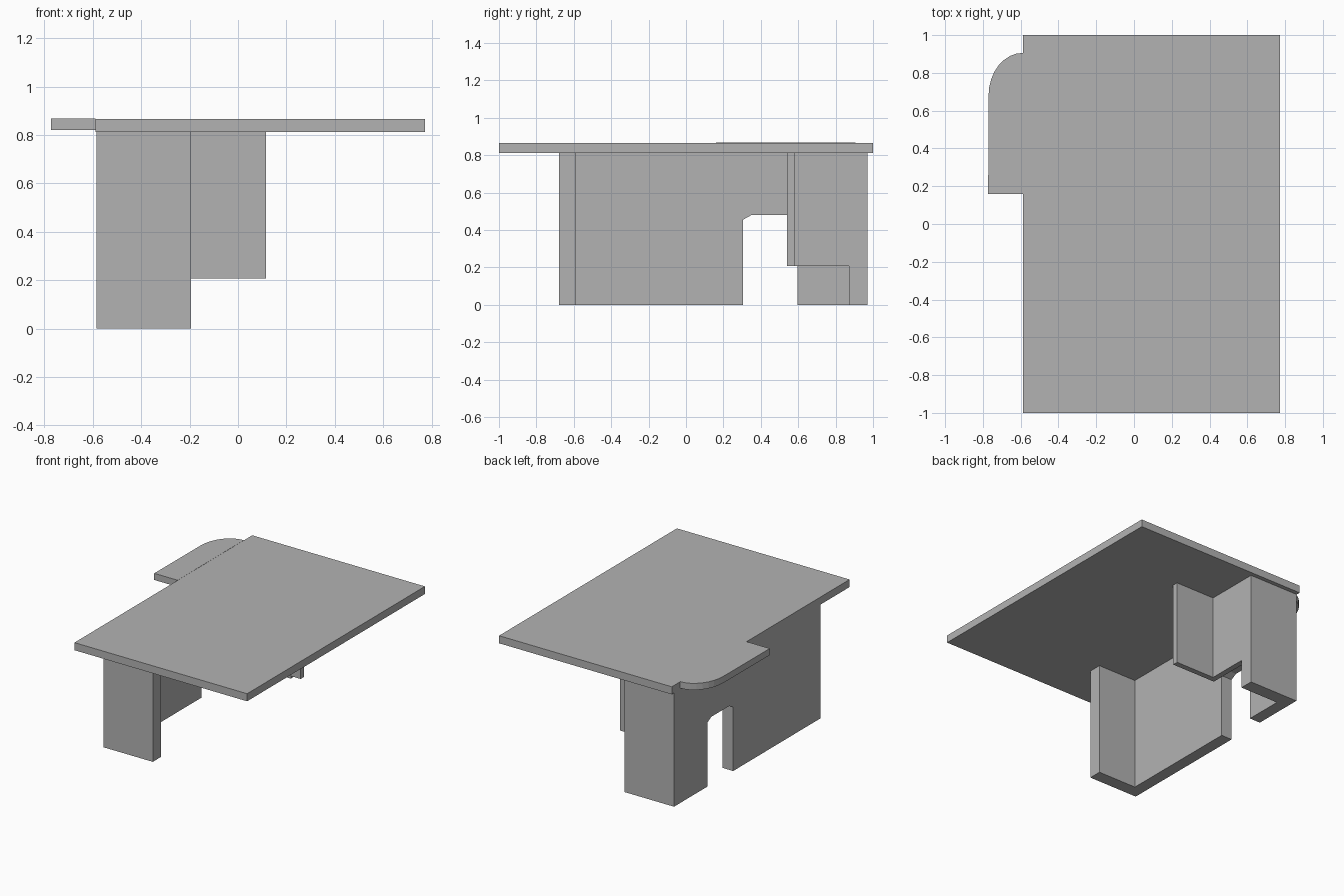
import bpy, bmesh, math
from mathutils import Vector

if "Cube" in bpy.data.objects:
    bpy.data.objects.remove(bpy.data.objects["Cube"])

grey = bpy.data.materials.new("plain grey")
grey.diffuse_color = (0.45, 0.45, 0.45, 1)
grey.use_nodes = True
grey.node_tree.nodes["Principled BSDF"].inputs["Base Color"].default_value = grey.diffuse_color


def prism(name, points, offset):
    """Extrude a closed outline of 3D points along an offset vector."""
    bm = bmesh.new()
    face = bm.faces.new([bm.verts.new(p) for p in points])
    ext = bmesh.ops.extrude_face_region(bm, geom=[face], use_keep_orig=True)
    moved = [g for g in ext["geom"] if isinstance(g, bmesh.types.BMVert)]
    bmesh.ops.translate(bm, verts=moved, vec=Vector(offset))
    bmesh.ops.recalc_face_normals(bm, faces=bm.faces)
    mesh = bpy.data.meshes.new(name)
    bm.to_mesh(mesh)
    bm.free()
    mesh.materials.append(grey)
    obj = bpy.data.objects.new(name, mesh)
    bpy.context.collection.objects.link(obj)
    return obj


def slab(name, outline, z0, z1):
    """Upright prism from an xy outline."""
    return prism(name, [(x, y, z0) for x, y in outline], (0, 0, z1 - z0))


def rect(x0, x1, y0, y1):
    return [(x0, y0), (x1, y0), (x1, y1), (x0, y1)]


UNDER, TOP = 0.812, 0.866
LEFT, INNER, END = -0.585, -0.50, -0.195

# Table top
slab("table_top", rect(-0.588, 0.772, -1, 1), UNDER, TOP)

# Side leaf with one rounded corner
curve = [(-0.588 - 0.182 * math.sin(a), 0.68 + 0.226 * math.cos(a))
         for a in (math.radians(i * 90 / 8) for i in range(9))]
slab("side_leaf", curve + [(-0.772, 0.16), (-0.588, 0.16)], 0.82, TOP + 0.001)

# Long side wall with a doorway that has clipped top corners
door = [(0.305, 0), (0.305, 0.455), (0.35, 0.48),
        (0.55, 0.48), (0.595, 0.455), (0.595, 0)]
wall = [(-0.68, 0)] + door + [(0.97, 0), (0.97, UNDER), (-0.68, UNDER)]
prism("side_wall", [(LEFT, y, z) for y, z in wall], (INNER - LEFT, 0, 0))

# Full-height end panels at front and back
slab("front_panel", rect(INNER, END, -0.68, -0.587), 0, UNDER)
slab("back_panel", rect(INNER, END, 0.872, 0.97), 0, UNDER)

# Hanging L-shaped divider, open below
divider = [(0.115, 0.54), (0.115, 0.58), (END, 0.58),
           (END, 0.872), (-0.235, 0.872), (-0.235, 0.54)]
slab("hanging_divider", divider, 0.207, UNDER)
